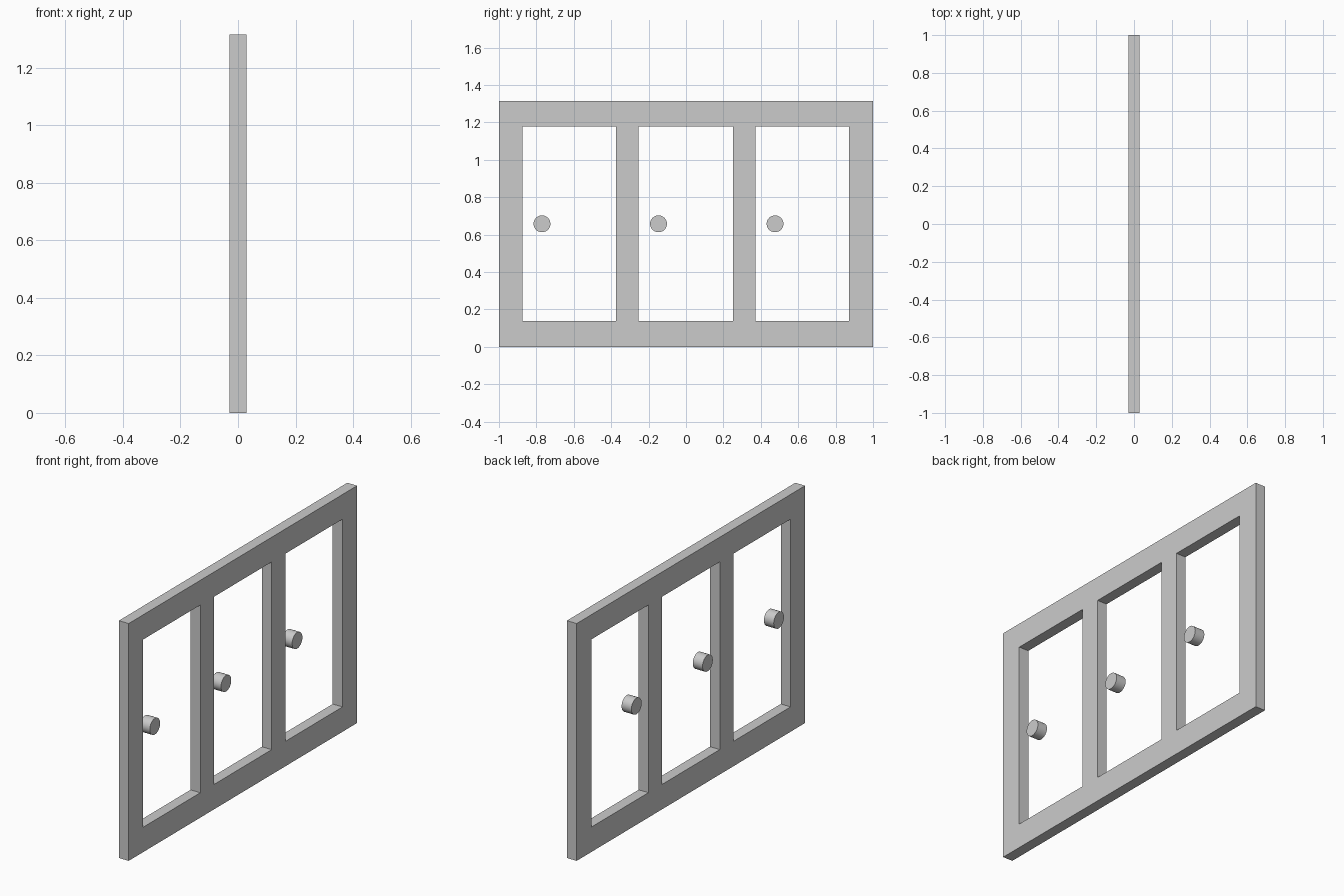
import bpy, bmesh
from mathutils import Matrix

if "Cube" in bpy.data.objects:
    bpy.data.objects.remove(bpy.data.objects["Cube"])

T = 0.03            # half thickness
H = 1.315           # total height
Z0, Z1 = 0.138, 1.178   # opening bottom and top


def finish(name, bm):
    bmesh.ops.recalc_face_normals(bm, faces=bm.faces[:])
    me = bpy.data.meshes.new(name)
    bm.to_mesh(me)
    bm.free()
    ob = bpy.data.objects.new(name, me)
    bpy.context.collection.objects.link(ob)
    return ob


# Frame: grid of cells in the y-z plane, openings left out, extruded in x
ys = [-1, -0.873, -0.373, -0.253, 0.252, 0.372, 0.872, 1]
zs = [0, Z0, Z1, H]
bm = bmesh.new()
grid = [[bm.verts.new((-T, y, z)) for z in zs] for y in ys]
for i in range(len(ys) - 1):
    for j in range(3):
        if j == 1 and i % 2 == 1:
            continue
        bm.faces.new((grid[i][j], grid[i + 1][j], grid[i + 1][j + 1], grid[i][j + 1]))
ext = bmesh.ops.extrude_face_region(bm, geom=bm.faces[:], use_keep_orig=True)
moved = [g for g in ext["geom"] if isinstance(g, bmesh.types.BMVert)]
bmesh.ops.translate(bm, verts=moved, vec=(2 * T, 0, 0))
finish("window_frame", bm)

# Round knobs, one per opening, flush with both faces of the frame
for side, y in (("left", -0.77), ("middle", -0.147), ("right", 0.476)):
    bm = bmesh.new()
    bmesh.ops.create_cone(bm, cap_ends=True, segments=32, radius1=0.045,
                          radius2=0.045, depth=2 * T,
                          matrix=Matrix.Translation((0, y, H / 2)) @ Matrix.Rotation(1.5707963, 4, 'Y'))
    ob = finish("knob_" + side, bm)
    bpy.ops.object.select_all(action='DESELECT')
    ob.select_set(True)
    bpy.context.view_layer.objects.active = ob
    bpy.ops.object.shade_smooth_by_angle()
